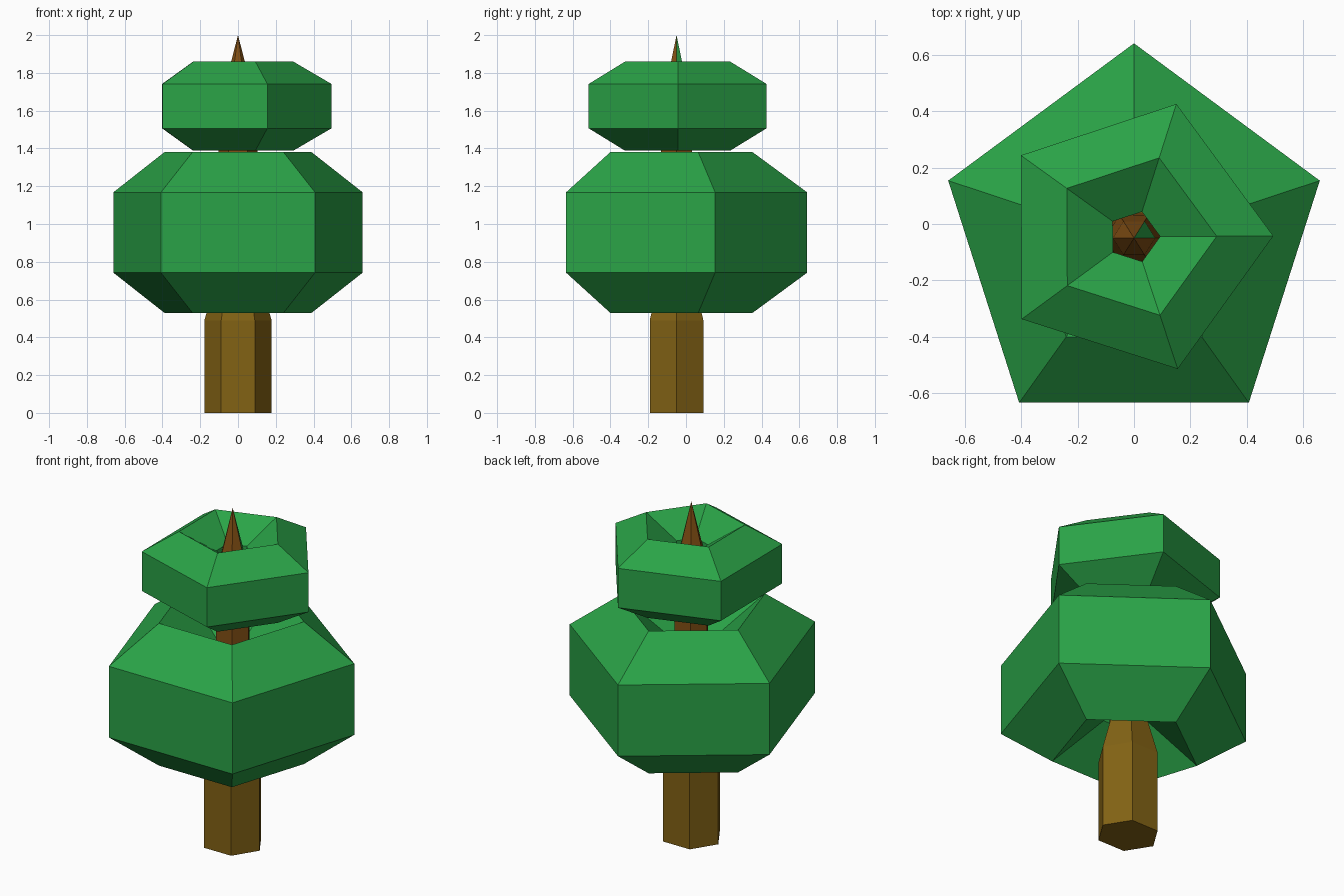
import bpy, bmesh, math

if "Cube" in bpy.data.objects:
    bpy.data.objects.remove(bpy.data.objects["Cube"])


def material(name, rgb):
    m = bpy.data.materials.new(name)
    m.diffuse_color = (*rgb, 1)
    m.use_nodes = True
    m.node_tree.nodes["Principled BSDF"].inputs["Base Color"].default_value = m.diffuse_color
    return m


green = material("leaf green", (0.023, 0.365, 0.063))
brown = material("bark brown", (0.223, 0.122, 0.007))
red_brown = material("upper bark brown", (0.223, 0.078, 0.007))


def finish(name, bm, mats):
    bmesh.ops.recalc_face_normals(bm, faces=bm.faces[:])
    mesh = bpy.data.meshes.new(name)
    bm.to_mesh(mesh)
    bm.free()
    for m in mats:
        mesh.materials.append(m)
    obj = bpy.data.objects.new(name, mesh)
    bpy.context.collection.objects.link(obj)
    return obj


def ring(bm, rx, ry, cy, z, sides, start=0.0):
    return [bm.verts.new((rx * math.cos(start + math.tau * i / sides),
                          cy + ry * math.sin(start + math.tau * i / sides), z))
            for i in range(sides)]


def bridge(bm, a, b):
    n = len(a)
    return [bm.faces.new((a[i], a[(i + 1) % n], b[(i + 1) % n], b[i])) for i in range(n)]


# Foliage: five-sided ring with a hexagonal cross-section
def foliage(name, major, minor_h, minor_v, cy, z, start, sy=1.0):
    bm = bmesh.new()
    rings = []
    for k in range(6):
        t = math.radians(30 + 60 * k)
        r = major + minor_h * math.cos(t)
        rings.append(ring(bm, r, r * sy, cy, z + minor_v * math.sin(t), 5, start))
    for k in range(6):
        bridge(bm, rings[k], rings[(k + 1) % 6])
    return finish(name, bm, [green])


foliage("lower_foliage", 0.41, 0.328, 0.425, -0.064, 0.955, math.pi / 2, 1.017)
foliage("upper_foliage", 0.294, 0.232, 0.235, -0.045, 1.624, 0.005)

# Trunk: tapering hexagonal column ending in a pointed tip
bm = bmesh.new()
CY = -0.05
profile = [(0.178, 0), (0.178, 0.49), (0.112, 0.72), (0.103, 1.39), (0.075, 1.71)]
rings = [ring(bm, r, r * 0.92, CY, z, 6) for r, z in profile]
bm.faces.new(rings[0])
for a, b in zip(rings, rings[1:]):
    bridge(bm, a, b)
tip = bm.verts.new((0, CY, 2.0))
for i in range(6):
    bm.faces.new((rings[-1][i], rings[-1][(i + 1) % 6], tip))
# Upper bark is redder, and one side of the tip is green
for f in bm.faces:
    c = f.calc_center_median()
    if c.z > 0.7:
        f.material_index = 1
    if c.z > 1.75 and c.x > 0.01 and c.y > CY + 0.005:
        f.material_index = 2
finish("trunk", bm, [brown, red_brown, green])
